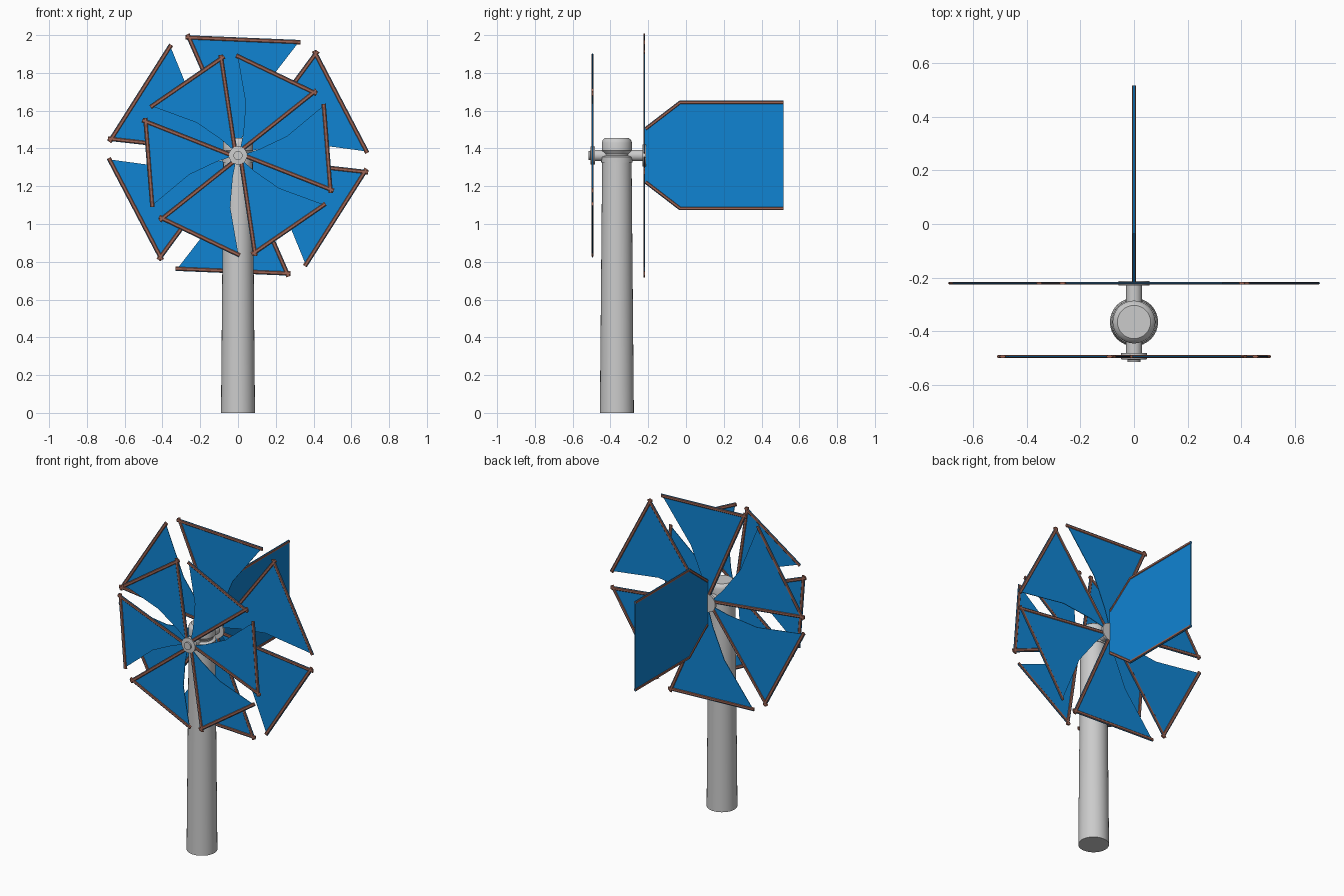
import bpy, bmesh, math
from mathutils import Vector

if "Cube" in bpy.data.objects:
    bpy.data.objects.remove(bpy.data.objects["Cube"])

HUB_Z = 1.363
POLE_Y = -0.366


def material(name, rgb):
    m = bpy.data.materials.new(name)
    m.diffuse_color = (*rgb, 1)
    m.use_nodes = True
    m.node_tree.nodes["Principled BSDF"].inputs["Base Color"].default_value = m.diffuse_color
    return m


BLUE = material("blue_panel", (0.005, 0.23, 0.65))
BROWN = material("brown_trim", (0.34, 0.13, 0.09))


def finish(name, bm, mat=None, loc=(0, 0, 0), rot=(0, 0, 0)):
    bmesh.ops.recalc_face_normals(bm, faces=bm.faces)
    me = bpy.data.meshes.new(name)
    bm.to_mesh(me)
    bm.free()
    if mat:
        me.materials.append(mat)
    ob = bpy.data.objects.new(name, me)
    bpy.context.collection.objects.link(ob)
    ob.location, ob.rotation_euler = loc, rot
    return ob


def add_plate(bm, pts, t):
    """Flat plate in the XZ plane, t = half thickness."""
    f = bm.faces.new([bm.verts.new((x, -t, z)) for x, z in pts])
    ext = bmesh.ops.extrude_face_region(bm, geom=[f])
    vs = [v for v in ext["geom"] if isinstance(v, bmesh.types.BMVert)]
    bmesh.ops.translate(bm, verts=vs, vec=(0, 2 * t, 0))


def add_strip(bm, a, b, side, w, t):
    """Flattened six-sided trim strip whose outer edge runs from a to b."""
    a, b = Vector(a), Vector(b)
    d = (b - a).normalized()
    n = Vector((-d.y, d.x)) * side
    section = [(0, 0), (w * .25, t), (w * .75, t), (w, 0), (w * .75, -t), (w * .25, -t)]
    rings = []
    for p in (a, b):
        q = [(p + n * o, y) for o, y in section]
        rings.append([bm.verts.new((c.x, y, c.y)) for c, y in q])
    for i in range(6):
        j = (i + 1) % 6
        bm.faces.new((rings[0][i], rings[0][j], rings[1][j], rings[1][i]))
    bm.faces.new(rings[0])
    bm.faces.new(rings[1])


def lathe(name, profile, loc, rot=(0, 0, 0), seg=32):
    bm = bmesh.new()
    vs = [bm.verts.new((r, 0, z)) for r, z in profile]
    es = [bm.edges.new(p) for p in zip(vs, vs[1:])]
    bmesh.ops.spin(bm, geom=vs + es, axis=(0, 0, 1), cent=(0, 0, 0),
                   angle=math.tau, steps=seg, use_duplicate=False)
    bmesh.ops.remove_doubles(bm, verts=bm.verts, dist=1e-5)
    ob = finish(name, bm, None, loc, rot)
    bpy.ops.object.select_all(action='DESELECT')
    bpy.context.view_layer.objects.active = ob
    ob.select_set(True)
    bpy.ops.object.shade_smooth_by_angle(angle=math.radians(35))
    return ob


def rotor(name, y, scale, start, hand):
    """Six blades; hand = 1 trails counter-clockwise, -1 clockwise."""
    def polar(r, deg):
        a = math.radians(deg) * hand
        return (r * scale * math.cos(a), r * scale * math.sin(a))
    tip, trail = polar(0.54, 0), polar(0.54, 52)
    outline = [polar(0.02, 0), tip, trail, polar(0.278, 43), polar(0.12, 38), polar(0.03, 30)]
    for i in range(6):
        loc, rot = (0, y, HUB_Z), (0, -math.radians(start + 60 * i), 0)
        bm = bmesh.new()
        add_plate(bm, outline, 0.002)
        finish(f"{name}_blade_{i + 1}", bm, BLUE, loc, rot)
        bm = bmesh.new()
        add_strip(bm, polar(0.02, 0), tip, hand, 0.024, 0.005)
        add_strip(bm, tip, trail, hand, 0.024, 0.005)
        finish(f"{name}_trim_{i + 1}", bm, BROWN, loc, rot)


# Tapered pole with collar and rounded cap
lathe("pole", [(0, 0), (0.09, 0), (0.078, 1.33), (0, 1.33)], (0, POLE_Y, 0))
lathe("pole_collar", [(0, 1.325), (0.083, 1.325), (0.083, 1.355), (0.066, 1.362),
                      (0.066, 1.375), (0, 1.375)], (0, POLE_Y, 0))
lathe("pole_cap", [(0, 1.37), (0.066, 1.37), (0.08, 1.388), (0.08, 1.43),
                   (0.075, 1.445), (0.062, 1.456), (0, 1.456)], (0, POLE_Y, 0))

# Shaft and hub discs (local z points backwards along +y)
back = (-math.pi / 2, 0, 0)
lathe("shaft", [(0, -0.49), (0.03, -0.49), (0.03, -0.22), (0, -0.22)], (0, 0, HUB_Z), back)
lathe("front_hub", [(0, -0.516), (0.024, -0.516), (0.024, -0.507), (0.048, -0.505),
                    (0.048, -0.482), (0, -0.482)], (0, 0, HUB_Z), back)
lathe("rear_hub", [(0, -0.229), (0.058, -0.229), (0.058, -0.213), (0, -0.213)],
      (0, 0, HUB_Z), back)

# Counter-turning rotors
rotor("front", -0.495, 1.0, 38.5, 1)
rotor("rear", -0.221, 1.287, 53.6, -1)

# Tail vane, drawn in XZ then turned to lie in the YZ plane
turn = (0, 0, math.pi / 2)
top = [(-0.22, 0.148), (-0.035, 0.29), (0.517, 0.29)]
bottom = [(x, -z) for x, z in top]
bm = bmesh.new()
add_plate(bm, top + bottom[::-1], 0.003)
finish("tail_vane", bm, BLUE, (0, 0, HUB_Z), turn)
bm = bmesh.new()
for pts, side in ((top, -1), (bottom, 1)):
    for a, b in zip(pts, pts[1:]):
        add_strip(bm, a, b, side, 0.02, 0.007)
finish("tail_trim", bm, BROWN, (0, 0, HUB_Z), turn)
